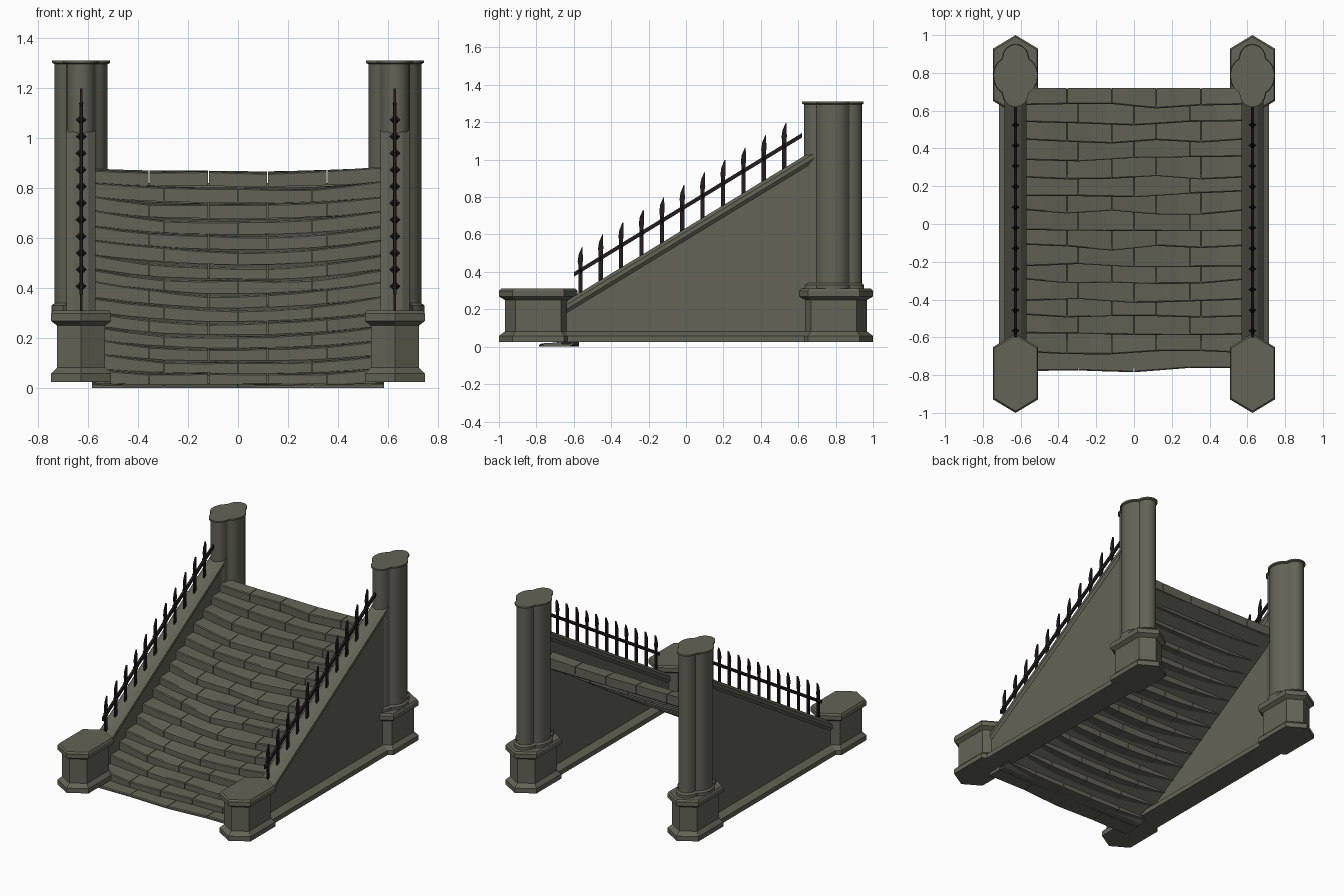
import bpy, bmesh, math, random
from mathutils import Vector

if "Cube" in bpy.data.objects:
    bpy.data.objects.remove(bpy.data.objects["Cube"])

random.seed(4)
CX = 0.627          # x of the side walls and posts


def material(name, rgb):
    m = bpy.data.materials.new(name)
    m.diffuse_color = (*rgb, 1)
    m.use_nodes = True
    m.node_tree.nodes["Principled BSDF"].inputs["Base Color"].default_value = m.diffuse_color
    return m


STONE = material("weathered stone", (0.125, 0.125, 0.095))
IRON = material("dark iron", (0.017, 0.012, 0.013))


def add_loft(bm, rings):
    """Skin equal-length closed rings and cap both ends."""
    vs = [[bm.verts.new(p) for p in r] for r in rings]
    n = len(vs[0])
    for a, b in zip(vs, vs[1:]):
        for i in range(n):
            bm.faces.new((a[i], a[(i + 1) % n], b[(i + 1) % n], b[i]))
    bm.faces.new(vs[0][::-1])
    bm.faces.new(vs[-1])


def finish(bm, name, mat, smooth=False):
    bmesh.ops.recalc_face_normals(bm, faces=bm.faces)
    me = bpy.data.meshes.new(name)
    bm.to_mesh(me)
    bm.free()
    ob = bpy.data.objects.new(name, me)
    bpy.context.collection.objects.link(ob)
    me.materials.append(mat)
    if smooth:
        bpy.context.view_layer.objects.active = ob
        ob.select_set(True)
        bpy.ops.object.shade_smooth_by_angle(angle=math.radians(30))
        ob.select_set(False)
    return ob


def hexagon(cx, cy, hx, hy, z):
    s = hy - 0.6 * hx
    return [(cx + x, cy + y, z) for x, y in
            ((0, -hy), (hx, -s), (hx, s), (0, hy), (-hx, s), (-hx, -s))]


def clover(cx, cy, z, grow=0.0):
    """Four-lobed outline: outer envelope of four ellipses."""
    pts = []
    lobes = [(0, 0.09, 0.058, 0.065), (0, -0.09, 0.058, 0.065),
             (0.04, 0, 0.066, 0.085), (-0.04, 0, 0.066, 0.085)]
    for k in range(64):
        t = 2 * math.pi * k / 64
        dx, dy = math.cos(t), math.sin(t)
        best = 0
        for ex, ey, a, b in lobes:
            a, b = a + grow, b + grow
            A = (dx / a) ** 2 + (dy / b) ** 2
            B = dx * ex / a ** 2 + dy * ey / b ** 2
            C = (ex / a) ** 2 + (ey / b) ** 2 - 1
            D = B * B - A * C
            if D >= 0:
                best = max(best, (B + math.sqrt(D)) / A)
        pts.append((cx + dx * best, cy + dy * best, z))
    return pts


def wall_top(y):
    return 0.635 + 0.61 * y


def slope_z(y):
    return 0.752 + 0.61 * y


PEDESTAL = [(0.12, 0.21, 0.025), (0.12, 0.21, 0.058), (0.096, 0.178, 0.082),
            (0.096, 0.178, 0.25), (0.12, 0.21, 0.268), (0.12, 0.21, 0.298),
            (0.113, 0.2, 0.31)]

for side, sx in (("left", -CX), ("right", CX)):
    # hexagonal pedestals at both ends
    for end, cy in (("front", -0.79), ("back", 0.79)):
        bm = bmesh.new()
        add_loft(bm, [hexagon(sx, cy, *p) for p in PEDESTAL])
        finish(bm, f"{side}_{end}_pedestal", STONE)

    # clover-section pillar with a foot ring and a thin top rim
    bm = bmesh.new()
    rings = [(0.3, 0.012), (0.33, 0.012), (0.34, 0), (1.295, 0),
             (1.3, 0.01), (1.31, 0.01)]
    add_loft(bm, [clover(sx, 0.785, z, g) for z, g in rings])
    finish(bm, f"{side}_pillar", STONE, True)

    # sloping wall
    bm = bmesh.new()
    add_loft(bm, [[(sx + x, -0.64, 0.03), (sx + x, 0.72, 0.03),
                   (sx + x, 0.72, wall_top(0.72) - 0.03),
                   (sx + x, -0.64, wall_top(-0.64) - 0.03)]
                  for x in (-0.045, 0.045)])
    finish(bm, f"{side}_wall", STONE)

    # bevelled coping along the wall top
    bm = bmesh.new()
    prof = [(-0.045, -0.065), (0.045, -0.065), (0.058, -0.045), (0.058, -0.02),
            (0.03, 0), (-0.03, 0), (-0.058, -0.02), (-0.058, -0.045)]
    add_loft(bm, [[(sx + x, y, wall_top(y) + z) for x, z in prof]
                  for y in (-0.64, 0.69)])
    finish(bm, f"{side}_coping", STONE)

    # plinth along the wall foot
    bm = bmesh.new()
    prof = [(-0.088, 0.025), (0.088, 0.025), (0.088, 0.058), (0.045, 0.082),
            (-0.045, 0.082), (-0.088, 0.058)]
    add_loft(bm, [[(sx + x, y, z) for x, z in prof] for y in (-0.7, 0.7)])
    finish(bm, f"{side}_plinth", STONE)

    # railing bar
    bm = bmesh.new()
    add_loft(bm, [[(sx + x, y, slope_z(y) + z) for x, z in
                   ((-0.007, -0.012), (0.007, -0.012), (0.007, 0.012), (-0.007, 0.012))]
                  for y in (-0.6, 0.62)])
    finish(bm, f"{side}_rail", IRON)

    # spikes with pointed blades and a diamond knob at the rail
    bm = bmesh.new()
    for i in range(11):
        y = -0.565 + 0.109 * i
        z = slope_z(y)
        for_levels = [(wall_top(y) - 0.02, 0.011, 0), (z + 0.035, 0.011, 0),
                      (z + 0.05, 0.014, 0), (z + 0.085, 0.011, 0.002),
                      (z + 0.125, 0.002, 0.01)]
        add_loft(bm, [[(sx - 0.005, y + o - w, h), (sx + 0.005, y + o - w, h - 0.3 * w),
                       (sx + 0.005, y + o + w, h), (sx - 0.005, y + o + w, h)]
                      for h, w, o in for_levels])
        add_loft(bm, [[(sx + r * dx, y + 0.7 * r * dy, z + h) for dx, dy in
                       ((1, 0), (0, 1), (-1, 0), (0, -1))]
                      for h, r in ((-0.02, 0.002), (0, 0.022), (0.02, 0.002))])
    finish(bm, f"{side}_spikes", IRON)

# worn stone steps: brick rows that sag towards the middle
ROWS, DEPTH, RISE, HALF = 16, 0.0931, 0.057, 0.585
bm = bmesh.new()
for i in range(ROWS):
    joints = [-HALF, -0.295, 0, 0.295, HALF] if i % 2 == 0 else \
             [-HALF, -0.355, -0.118, 0.118, 0.355, HALF]
    amp = 0.012 + 0.032 * math.sin(math.pi * i / (ROWS - 1)) ** 0.7
    y0, z0 = -0.77 + DEPTH * i, 0.025 + RISE * i
    back = y0 + DEPTH + (0.012 if i < ROWS - 1 else 0)
    wear = [(random.uniform(-0.014, 0.012), random.uniform(-0.006, 0.004))
            for _ in joints]
    for k in range(len(joints) - 1):
        rings = []
        for s in (0, 0.5, 1):
            x = joints[k] + (joints[k + 1] - joints[k]) * s
            dy, dz = [wear[k][c] * (1 - s) + wear[k + 1][c] * s for c in (0, 1)]
            sag = amp * (1 - (x / HALF) ** 2)
            zt = max(z0 - sag + 0.5 * dz, 0.018)
            zf = max(zt - 0.25 * sag + dz, 0.014)     # worn front edge
            zb = max(zt - RISE - 0.004, 0)
            xx = x + (0.002, 0, -0.002)[int(s * 2)]
            yf = y0 + dy - 0.2 * sag
            rings.append([(xx, yf, zb), (xx, back, zb), (xx, back, zt),
                          (xx, yf + 0.006, zf), (xx, yf, zf - 0.005)])
        add_loft(bm, rings)
finish(bm, "steps", STONE)

# sloping slab that closes the underside of the stair
bm = bmesh.new()
add_loft(bm, [[(x, -0.76, 0.002), (x, -0.62, 0.002), (x, 0.715, 0.805),
               (x, 0.715, 0.82), (x, -0.62, 0.015), (x, -0.76, 0.012)]
              for x in (-0.58, 0.58)])
finish(bm, "stair_underside", STONE)
